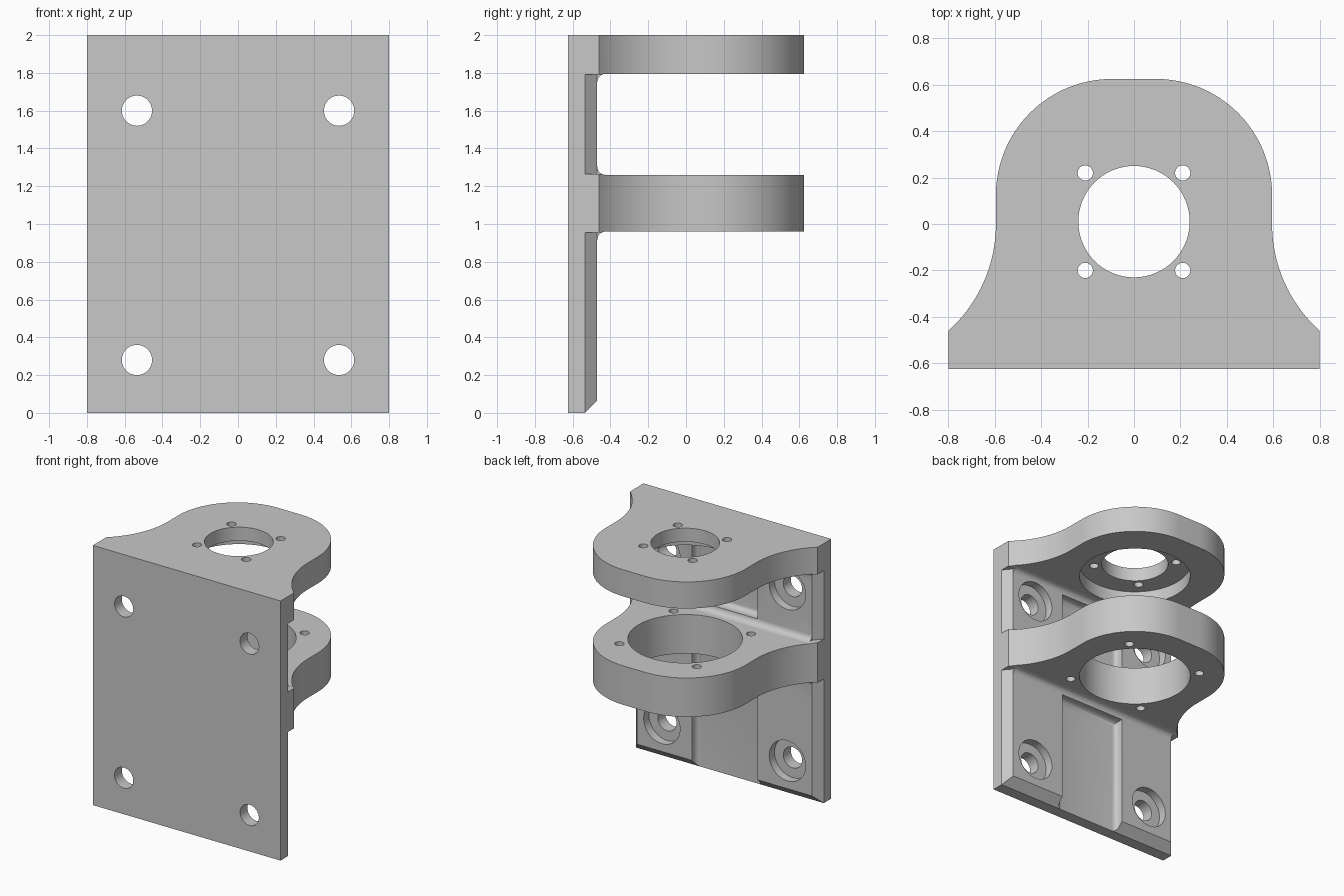
import bpy, bmesh, math
from mathutils import Matrix, Vector

if "Cube" in bpy.data.objects:
    bpy.data.objects.remove(bpy.data.objects["Cube"], do_unlink=True)

grey = bpy.data.materials.new("plain_grey")
grey.use_nodes = True
grey.diffuse_color = (0.58, 0.58, 0.58, 1)
grey.node_tree.nodes["Principled BSDF"].inputs["Base Color"].default_value = grey.diffuse_color

FRONT, STEP, WALL, BACK = -0.625, -0.535, -0.47, 0.625
LOW, MID, UP, TOP = 0.96, 1.26, 1.795, 2.0   # shelf undersides and tops
R = 0.045                                    # shelf root fillet
CY = 0.01                                    # bore centre


def finish(name, bm):
    bmesh.ops.recalc_face_normals(bm, faces=bm.faces)
    mesh = bpy.data.meshes.new(name)
    bm.to_mesh(mesh)
    bm.free()
    mesh.materials.append(grey)
    obj = bpy.data.objects.new(name, mesh)
    bpy.context.collection.objects.link(obj)
    return obj


def prism(name, points, direction):
    bm = bmesh.new()
    face = bm.faces.new([bm.verts.new(p) for p in points])
    ext = bmesh.ops.extrude_face_region(bm, geom=[face])
    verts = [v for v in ext["geom"] if isinstance(v, bmesh.types.BMVert)]
    bmesh.ops.translate(bm, verts=verts, vec=direction)
    return finish(name, bm)


def arc(cx, cy, r, start, end, n):
    angles = [math.radians(start + (end - start) * i / n) for i in range(n + 1)]
    return [(cx + r * math.cos(a), cy + r * math.sin(a)) for a in angles]


def cylinder(name, r, depth, centre, axis="Z", sides=48):
    bm = bmesh.new()
    bmesh.ops.create_cone(bm, cap_ends=True, segments=sides, radius1=r, radius2=r, depth=depth)
    if axis == "Y":
        bm.transform(Matrix.Rotation(math.pi / 2, 4, "X"))
    bm.transform(Matrix.Translation(centre))
    return finish(name, bm)


def combine(obj, other, operation):
    mod = obj.modifiers.new(operation, "BOOLEAN")
    mod.operation, mod.solver, mod.object = operation, "EXACT", other
    bpy.context.view_layer.objects.active = obj
    bpy.ops.object.modifier_apply(modifier=mod.name)
    bpy.data.objects.remove(other, do_unlink=True)


# Side profile: back plate, two shelves and root fillets
f = WALL + R
side = [(FRONT, 0), (STEP, 0), (WALL, WALL - STEP)]
side += arc(f, LOW - R, R, 180, 90, 6)
side += [(0.8, LOW), (0.8, MID)]
side += arc(f, MID + R, R, 270, 180, 6)
side += arc(f, UP - R, R, 180, 90, 6)
side += [(0.8, UP), (0.8, TOP), (FRONT, TOP)]
bracket = prism("mounting_bracket", [(-0.8, y, z) for y, z in side], (1.6, 0, 0))

# Shelf outline: wide root, concave flanks, rounded end
flare = math.degrees(math.asin(0.46 / 0.619))
half = [(0.8, FRONT)] + arc(0.595 + 0.619, 0, 0.619, 180 + flare, 180, 18)
half += arc(0.095, BACK - 0.5, 0.5, 0, 90, 24)
outline = half + [(-x, y) for x, y in reversed(half)]
combine(bracket, prism("outline", [(x, y, -0.1) for x, y in outline], (0, 0, 2.2)), "INTERSECT")

# Motor bores: upper shelf has a small bore with a recess below
for r, z0, z1 in ((0.24, 1.6, 2.1), (0.40, 1.6, 1.895), (0.40, 0.8, 1.4)):
    combine(bracket, cylinder("bore", r, z1 - z0, (0, CY, (z0 + z1) / 2), sides=64), "DIFFERENCE")

# Small bolt holes around each bore
for offset, z in ((0.21, 1.9), (0.33, 1.11)):
    for sx in (-1, 1):
        for sy in (-1, 1):
            centre = (sx * offset, CY + sy * offset, z)
            combine(bracket, cylinder("bolt_hole", 0.033, 0.5, centre, sides=24), "DIFFERENCE")

# Counterbored wall holes
for sx in (-1, 1):
    for z in (0.28, 1.6):
        combine(bracket, cylinder("wall_hole", 0.08, 0.5, (sx * 0.535, -0.6, z), "Y"), "DIFFERENCE")
        combine(bracket, cylinder("counterbore", 0.155, 0.12, (sx * 0.535, STEP + 0.06, z), "Y"),
                "DIFFERENCE")

# Chamfered plate edges and central pockets in each bay
for z0, z1, p0, p1 in ((-0.1, LOW - 0.004, -0.2, LOW - R), (MID + 0.004, UP - 0.004, MID + R, UP - R)):
    for s in (-1, 1):
        tri = [(0.80, STEP), (0.745, WALL), (0.745, -0.4), (0.9, -0.4), (0.9, STEP - 0.118)]
        combine(bracket, prism("edge_cut", [(s * x, y, z0) for x, y in tri], (0, 0, z1 - z0)),
                "DIFFERENCE")
    bm = bmesh.new()
    bmesh.ops.create_cube(bm, size=1)
    bm.transform(Matrix.Translation((0, (STEP - 0.4) / 2, (p0 + p1) / 2))
                 @ Matrix.Diagonal((0.56, -0.4 - STEP, p1 - p0, 1)))
    floor = [e for e in bm.edges if all(v.co.y < STEP + 0.01 for v in e.verts)]
    bmesh.ops.bevel(bm, geom=floor, offset=0.04, segments=5, profile=0.5, affect="EDGES")
    combine(bracket, finish("pocket", bm), "DIFFERENCE")

# Smooth the curves, keep the machined edges crisp
bpy.ops.object.select_all(action="DESELECT")
bracket.select_set(True)
bpy.context.view_layer.objects.active = bracket
bpy.ops.object.shade_smooth_by_angle(angle=math.radians(30))
